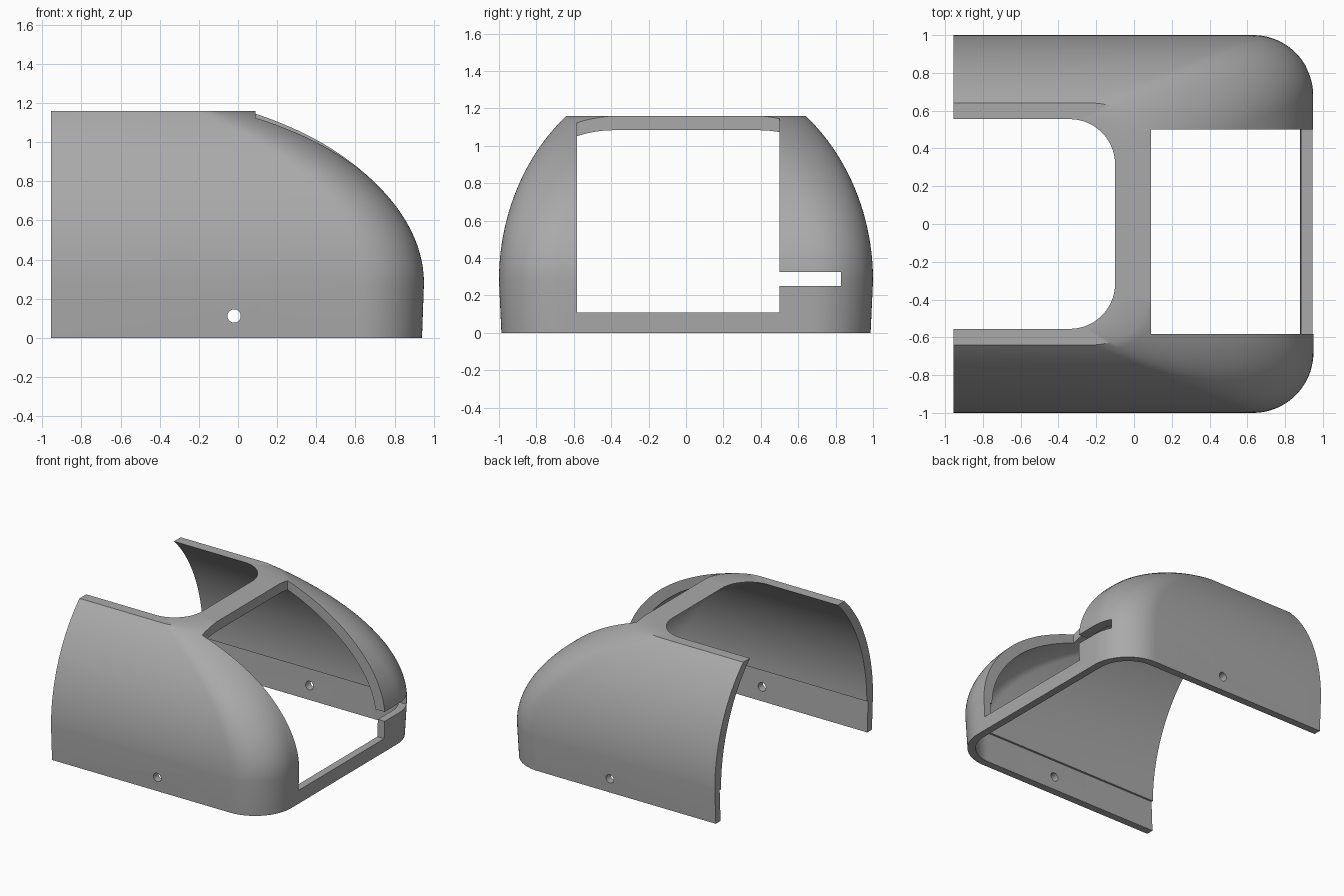
import bpy, bmesh, math
from mathutils import Matrix

cube = bpy.data.objects.get("Cube")
if cube:
    bpy.data.objects.remove(cube)

BACK, TOP, SEAM, LEDGE = -0.955, 1.16, 0.28, 0.25

grey = bpy.data.materials.new("plain grey")
grey.use_nodes = True
colour = (0.4, 0.4, 0.4, 1)
grey.diffuse_color = colour
grey.node_tree.nodes["Principled BSDF"].inputs["Base Color"].default_value = colour


def make_object(name, bm):
    bmesh.ops.recalc_face_normals(bm, faces=bm.faces)
    mesh = bpy.data.meshes.new(name)
    bm.to_mesh(mesh)
    bm.free()
    obj = bpy.data.objects.new(name, mesh)
    bpy.context.collection.objects.link(obj)
    mesh.materials.append(grey)
    return obj


def ring(half_width, nose, radius, z, steps=20):
    """U-shaped plan: straight sides, rounded front corners, open back."""
    cx, cy = nose - radius, half_width - radius
    pts = [(BACK, -half_width, z)]
    for side in (-1, 1):
        for i in range(steps + 1):
            a = math.pi / 2 * (i / steps if side > 0 else i / steps - 1)
            pts.append((cx + radius * math.cos(a), side * cy + radius * math.sin(a), z))
    pts.append((BACK, half_width, z))
    return pts


def dome(base_y, top_y, base_x, top_x, radius, start, steps=26):
    """Rings whose width and length shrink along an ellipse up to the flat top."""
    k = 0.64
    end = math.acos(k)
    rings = []
    for i in range(steps + 1):
        t = end * i / steps
        f = (math.cos(t) - k) / (1 - k)
        z = start + (TOP - start) * math.sin(t) / math.sin(end)
        rings.append(ring(top_y + (base_y - top_y) * f,
                          top_x + (base_x - top_x) * f, radius, z))
    return rings


# Shell: outer skin going up, inner skin coming down with a small ledge
outer = [ring(0.987, 0.94, 0.32, 0)] + dome(1.0, 0.64, 0.95, 0.1, 0.32, SEAM)
inner = [ring(0.927, 0.88, 0.26, 0), ring(0.938, 0.888, 0.26, LEDGE)]
inner += dome(0.922, 0.555, 0.872, -0.1, 0.24, LEDGE)
levels = outer + inner[::-1]

bm = bmesh.new()
grid = [[bm.verts.new(p) for p in level] for level in levels]
for j, low in enumerate(grid):
    high = grid[(j + 1) % len(grid)]
    for i in range(len(low) - 1):
        bm.faces.new((low[i], low[i + 1], high[i + 1], high[i]))
for end in (0, -1):
    bm.faces.new([level[end] for level in grid])
shell = make_object("cover_shell", bm)


def box(name, x, y, z):
    bm = bmesh.new()
    bmesh.ops.create_cube(bm, size=1)
    for v in bm.verts:
        v.co = [lo + (c + 0.5) * (hi - lo) for c, (lo, hi) in zip(v.co, (x, y, z))]
    return make_object(name, bm)


# Cutters: front opening, side slot and the pin holes
cutters = [
    box("front_opening_cutter", (0.09, 1.3), (-0.583, 0.5), (0.11, 1.5)),
    box("slot_cutter", (0.5, 1.3), (0.45, 0.83), (0.25, 0.325)),
]
bm = bmesh.new()
bmesh.ops.create_cone(bm, cap_ends=True, segments=32, radius1=0.034, radius2=0.034, depth=3,
                      matrix=Matrix.Translation((-0.02, 0, 0.112)) @ Matrix.Rotation(math.pi / 2, 4, "X"))
cutters.append(make_object("pin_hole_cutter", bm))

bpy.ops.object.select_all(action="DESELECT")
shell.select_set(True)
bpy.context.view_layer.objects.active = shell
for cutter in cutters:
    mod = shell.modifiers.new(cutter.name, "BOOLEAN")
    mod.operation = "DIFFERENCE"
    mod.solver = "EXACT"
    mod.object = cutter
    bpy.ops.object.modifier_apply(modifier=mod.name)
    bpy.data.objects.remove(cutter)

bpy.ops.object.shade_smooth_by_angle(angle=math.radians(30))
